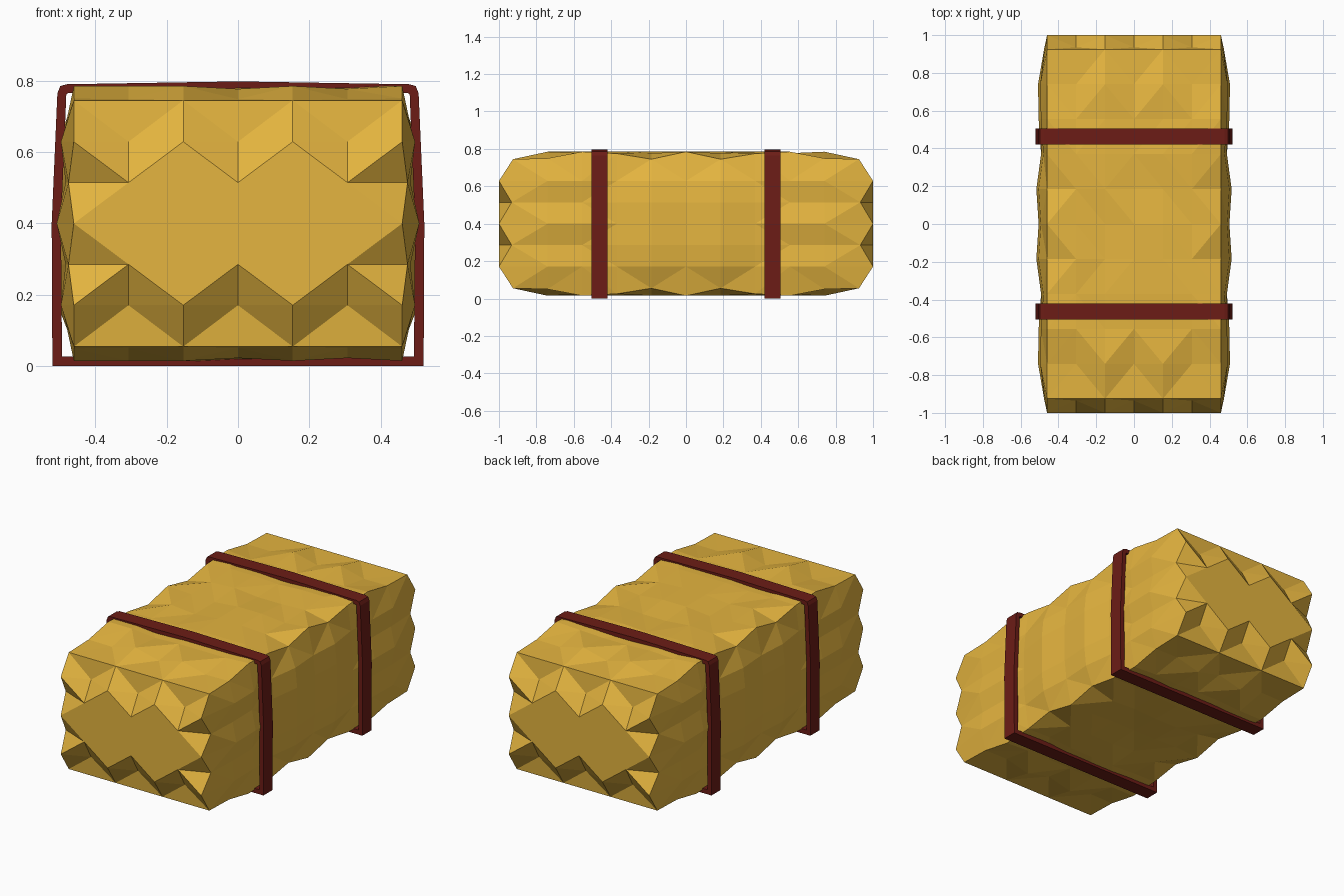
import bpy, bmesh, random

if "Cube" in bpy.data.objects:
    bpy.data.objects.remove(bpy.data.objects["Cube"])
random.seed(4)

def material(name, rgb):
    m = bpy.data.materials.new(name)
    m.diffuse_color = (*rgb, 1)
    m.use_nodes = True
    m.node_tree.nodes["Principled BSDF"].inputs["Base Color"].default_value = m.diffuse_color
    return m

straw = material("straw", (0.78, 0.46, 0.05))
twine = material("twine", (0.15, 0.012, 0.008))

def finish(name, bm, mat):
    bmesh.ops.recalc_face_normals(bm, faces=bm.faces)
    me = bpy.data.meshes.new(name)
    bm.to_mesh(me)
    bm.free()
    me.materials.append(mat)
    ob = bpy.data.objects.new(name, me)
    bpy.context.collection.objects.link(ob)
    return ob

def sign(v):
    return (v > 0) - (v < 0)

# Height of the long rims above/below the middle, by distance from the middle
RIM = [0.385, 0.345, 0.375, 0.385, 0.35, 0.345]
# Bulge of the long sides, by distance from the middle
BULGE = [0.505, 0.517, 0.492, 0.505, 0.508]

def bale_point(i, j, k):
    """Grid step on the box surface -> rough bale position."""
    x, y, z = i * 0.46 / 3, j * 0.185, k * 0.1145
    a, b, c = abs(i), abs(j), abs(k)
    if b == 5:                                   # ends, with notched corners and rims
        y = 1.0
        if c == 3:
            y, z = 0.925, sign(k) * 0.345
        elif a == 3 and c == 1:
            y, x = 0.932, sign(i) * 0.475
        elif c == 2 and a % 2 == 0:
            y = 0.935
        y *= sign(j)
    elif c == 3:                                 # top and bottom
        if a == 3:
            h = RIM[b]
        elif b == 4:
            h = 0.385 if a == 1 else 0.348
        else:
            h = 0.385 - random.choice((0, 0, 0.008, 0.014))
        z = sign(k) * h
    elif a == 3:                                 # long sides
        w = BULGE[b]
        if b >= 3 and c == 1:
            w -= 0.025
        if c == 2:
            w -= 0.012
        x = sign(i) * w
    return (x, y, z + 0.4)

# Straw bale: box grid shell
bm = bmesh.new()
verts = {}
def vert(p):
    if p not in verts:
        verts[p] = bm.verts.new(bale_point(*p))
    return verts[p]

half = (3, 5, 3)
for axis in range(3):
    u, v = (axis + 1) % 3, (axis + 2) % 3
    for s in (-1, 1):
        for a in range(-half[u], half[u]):
            for b in range(-half[v], half[v]):
                quad = []
                for da, db in ((0, 0), (1, 0), (1, 1), (0, 1)):
                    p = [0, 0, 0]
                    p[axis], p[u], p[v] = s * half[axis], a + da, b + db
                    quad.append(vert(tuple(p)))
                bm.faces.new(quad)
bmesh.ops.triangulate(bm, faces=bm.faces[:])
finish("straw_bale", bm, straw)

# Binding straps: closed rectangular bands around the bale
right_outer = [(0.52, 0), (0.522, 0.4), (0.506, 0.765), (0.498, 0.785), (0.48, 0.79)]
right_inner = [(0.493, 0.027), (0.496, 0.4), (0.481, 0.762), (0.479, 0.764), (0.475, 0.765)]
def loop(side, mid):
    return side + [mid] + [(-x, z) for x, z in reversed(side)]

def strap(name, y0, y1):
    bm = bmesh.new()
    outer, inner = loop(right_outer, (0, 0.798)), loop(right_inner, (0, 0.772))
    rings = [[bm.verts.new((x, y, z)) for x, z in pts]
             for pts, y in ((outer, y0), (outer, y1), (inner, y1), (inner, y0))]
    n = len(rings[0])
    for r in range(4):
        p, q = rings[r], rings[(r + 1) % 4]
        for t in range(n):
            bm.faces.new((p[t], p[(t + 1) % n], q[(t + 1) % n], q[t]))
    finish(name, bm, twine)

strap("front_strap", -0.505, -0.42)
strap("back_strap", 0.42, 0.505)
